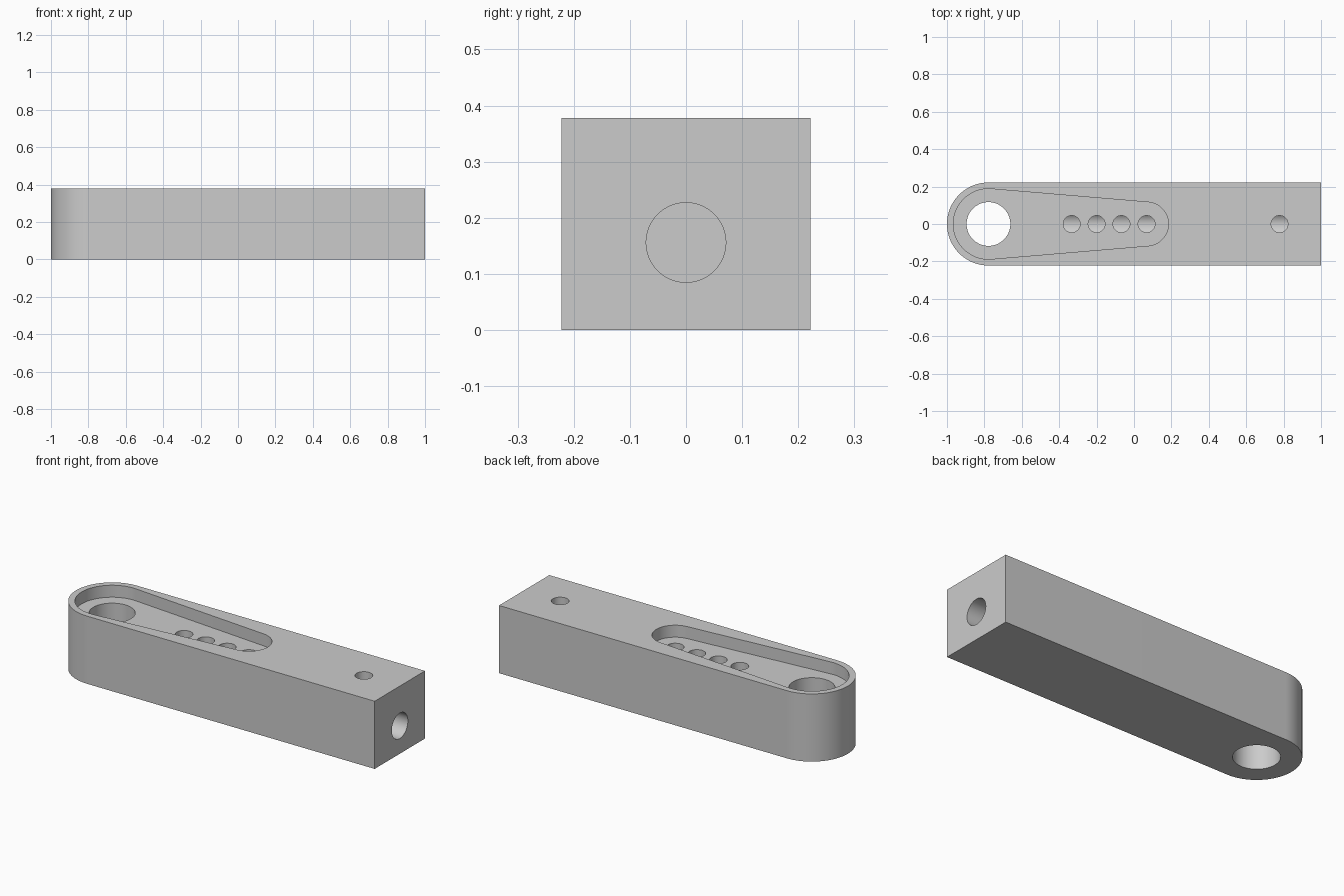
import bpy, bmesh, math
from mathutils import Matrix

cube = bpy.data.objects.get("Cube")
if cube:
    bpy.data.objects.remove(cube, do_unlink=True)

HALF_W, HEIGHT, PIVOT_X = 0.222, 0.378, -0.778

grey = bpy.data.materials.new("light grey")
grey.use_nodes = True
grey.diffuse_color = (0.6, 0.6, 0.6, 1)
grey.node_tree.nodes["Principled BSDF"].inputs["Base Color"].default_value = (0.6, 0.6, 0.6, 1)


def make_object(name, bm):
    bmesh.ops.recalc_face_normals(bm, faces=bm.faces)
    mesh = bpy.data.meshes.new(name)
    bm.to_mesh(mesh)
    bm.free()
    mesh.materials.append(grey)
    obj = bpy.data.objects.new(name, mesh)
    bpy.context.collection.objects.link(obj)
    return obj


def arc(cx, r, start, end, steps=48):
    angles = [start + (end - start) * i / steps for i in range(steps + 1)]
    return [(cx + r * math.cos(a), r * math.sin(a)) for a in angles]


def prism(name, outline, z0, z1):
    bm = bmesh.new()
    face = bm.faces.new([bm.verts.new((x, y, z0)) for x, y in outline])
    ext = bmesh.ops.extrude_face_region(bm, geom=[face])
    top = [v for v in ext["geom"] if isinstance(v, bmesh.types.BMVert)]
    bmesh.ops.translate(bm, verts=top, vec=(0, 0, z1 - z0))
    return make_object(name, bm)


def cylinder(name, r, length, matrix):
    bm = bmesh.new()
    bmesh.ops.create_cone(bm, cap_ends=True, segments=64, radius1=r, radius2=r,
                          depth=length, matrix=matrix)
    return make_object(name, bm)


def cut(body, cutter):
    cutter.hide_render = True
    mod = body.modifiers.new("cut", "BOOLEAN")
    mod.operation, mod.solver, mod.object = "DIFFERENCE", "EXACT", cutter
    bpy.context.view_layer.objects.active = body
    bpy.ops.object.modifier_apply(modifier=mod.name)
    bpy.data.objects.remove(cutter, do_unlink=True)


# Bar with one rounded end
outline = arc(PIVOT_X, HALF_W, math.pi / 2, 1.5 * math.pi) + [(1, -HALF_W), (1, HALF_W)]
bar = prism("lever_bar", outline, 0, HEIGHT)

# Tapered pocket: tangent outline around a large and a small circle
POCKET_X, BIG_R, SMALL_R, FLOOR = 0.067, 0.188, 0.117, 0.311
tangent = math.acos((BIG_R - SMALL_R) / (POCKET_X - PIVOT_X))
pocket = arc(PIVOT_X, BIG_R, tangent, 2 * math.pi - tangent) + arc(POCKET_X, SMALL_R, -tangent, tangent)
cut(bar, prism("pocket_cutter", pocket, FLOOR, HEIGHT + 0.1))

# Pivot hole right through the rounded end
cut(bar, cylinder("pivot_cutter", 0.117, 1, Matrix.Translation((PIVOT_X, 0, 0.2))))

# Blind bore along the bar from the square end
BORE_Z, BORE_END = 0.156, -0.42
bore = Matrix.Translation(((1.1 + BORE_END) / 2, 0, BORE_Z)) @ Matrix.Rotation(math.pi / 2, 4, "Y")
cut(bar, cylinder("bore_cutter", 0.071, 1.1 - BORE_END, bore))

# Small vertical holes opening into the bore
for x in (-0.333, -0.2, -0.067, 0.067, 0.778):
    cut(bar, cylinder("hole_cutter", 0.045, 0.4, Matrix.Translation((x, 0, BORE_Z + 0.2))))

# Smooth round walls, crisp edges
bpy.ops.object.select_all(action="DESELECT")
bar.select_set(True)
bpy.context.view_layer.objects.active = bar
bpy.ops.object.shade_smooth_by_angle(angle=math.radians(30))
